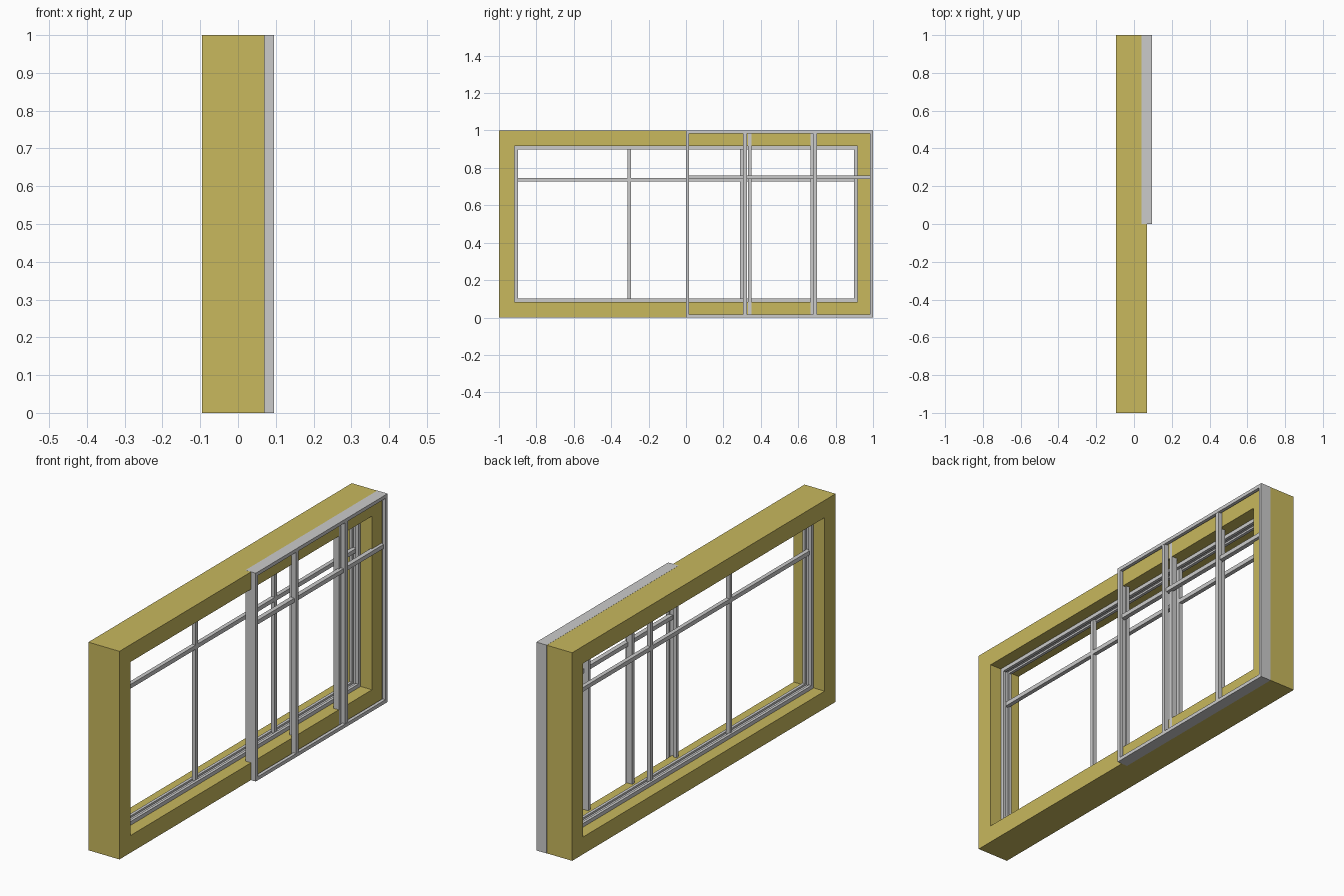
import bpy, bmesh

if "Cube" in bpy.data.objects:
    bpy.data.objects.remove(bpy.data.objects["Cube"])

wood = bpy.data.materials.new("ochre_paint")
wood.diffuse_color = (0.58, 0.48, 0.11, 1)
wood.use_nodes = True
wood.node_tree.nodes["Principled BSDF"].inputs["Base Color"].default_value = wood.diffuse_color


def add_box(bm, x0, x1, y0, y1, z0, z1):
    vs = bmesh.ops.create_cube(bm, size=1)["verts"]
    for v in vs:
        v.co.x = x1 if v.co.x > 0 else x0
        v.co.y = y1 if v.co.y > 0 else y0
        v.co.z = z1 if v.co.z > 0 else z0


def finish(name, bm, mat=None):
    bmesh.ops.recalc_face_normals(bm, faces=bm.faces)
    me = bpy.data.meshes.new(name)
    bm.to_mesh(me)
    bm.free()
    ob = bpy.data.objects.new(name, me)
    bpy.context.collection.objects.link(ob)
    if mat:
        me.materials.append(mat)


def box(name, *dims):
    bm = bmesh.new()
    add_box(bm, *dims)
    finish(name, bm)


def ring(name, profile, y0, y1, z0, z1, mat=None):
    """Sweep a closed (x, inset) profile round a rectangle with mitred corners."""
    bm = bmesh.new()
    loops = []
    for x, t in profile:
        loops.append([bm.verts.new((x, y, z)) for y, z in (
            (y0 + t, z0 + t), (y1 - t, z0 + t), (y1 - t, z1 - t), (y0 + t, z1 - t))])
    for i, a in enumerate(loops):
        b = loops[(i + 1) % len(loops)]
        for k in range(4):
            m = (k + 1) % 4
            bm.faces.new((a[k], a[m], b[m], b[k]))
    finish(name, bm, mat)


def grooved(x0, x1, t, lip):
    """Channel section: two lips with a shallow groove facing inward."""
    return [(x0, 0), (x0, t), (x0 + lip, t), (x0 + lip, t / 2),
            (x1 - lip, t / 2), (x1 - lip, t), (x1, t), (x1, 0)]


# Outer casing
ring("window_casing", [(-.095, 0), (-.095, .083), (.07, .083), (.07, 0)], -1, 1, 0, 1, wood)

# Fixed pane frame and its glazing bars
ring("fixed_frame", grooved(-.037, .01, .018, .014), -.917, .917, .083, .917)
for i, y in enumerate((-.303, .298)):
    box(f"fixed_upright_{i}", -.027, -.007, y - .009, y + .009, .09, .91)
box("fixed_crossbar", -.027, -.007, -.91, .91, .726, .746)

# Sliding screen, slightly proud at the outer face and edges
ring("screen_frame", grooved(.04, .095, .017, .016), -.001, 1.0005, -.0005, 1.0005)
for i, y in enumerate((.316, .69)):
    box(f"screen_upright_{i}", .071, .094, y - .01, y + .01, .01, .99)
for i, y in enumerate((.341, .674)):
    box(f"screen_inner_upright_{i}", .041, .071, y - .009, y + .009, .01, .99)
box("screen_crossbar", .063, .085, .01, .99, .74, .76)
